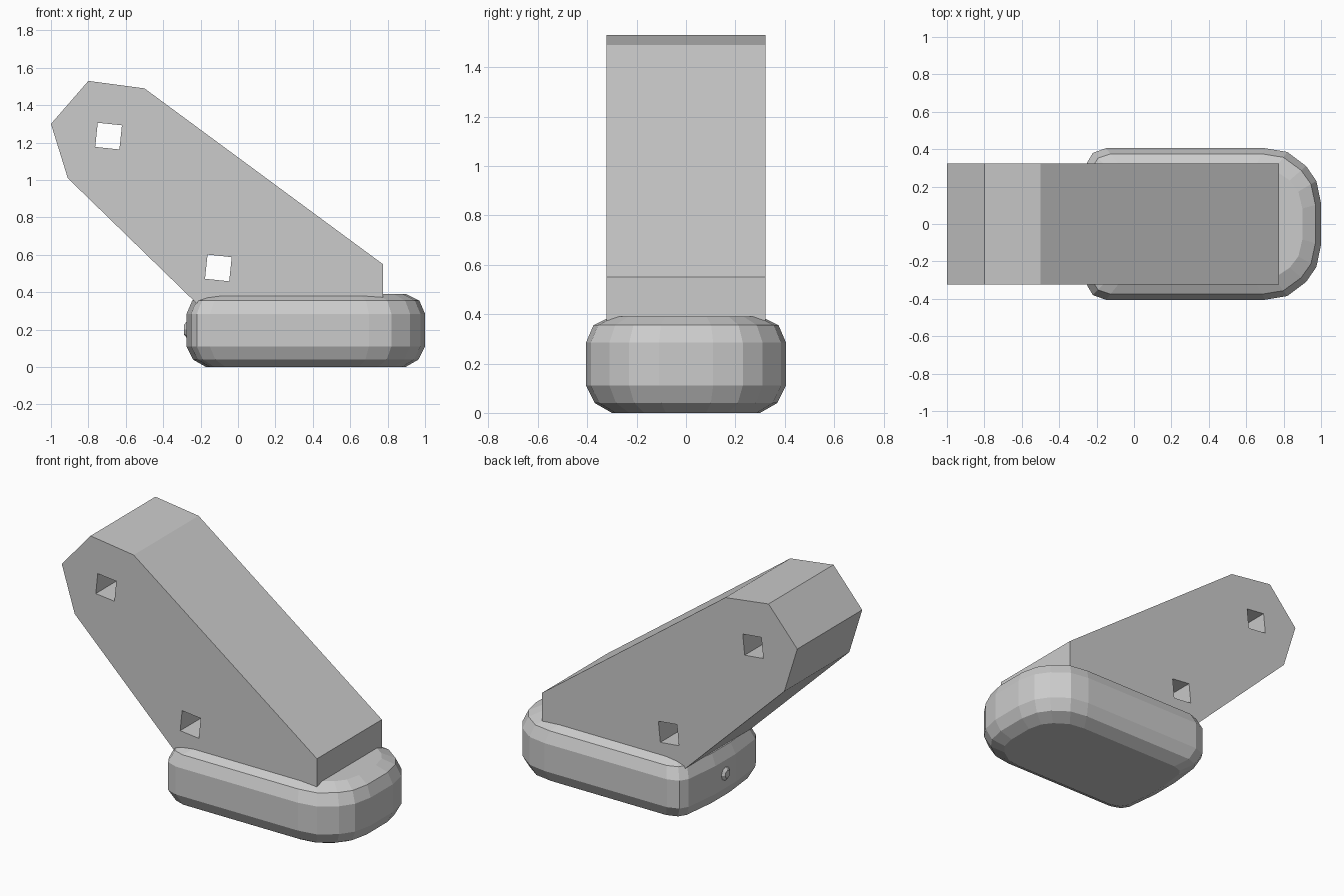
import bpy, bmesh
from math import sin, cos, pi, radians
from mathutils import Matrix

if "Cube" in bpy.data.objects:
    bpy.data.objects.remove(bpy.data.objects["Cube"])


def link_mesh(name, bm):
    bmesh.ops.recalc_face_normals(bm, faces=bm.faces)
    mesh = bpy.data.meshes.new(name)
    bm.to_mesh(mesh)
    bm.free()
    obj = bpy.data.objects.new(name, mesh)
    bpy.context.collection.objects.link(obj)
    return obj


def square_hole(x, z, side=0.13, tilt=-6):
    r = side / 2 ** 0.5
    return [(x + r * cos(radians(tilt + 45 + 90 * i)),
             z + r * sin(radians(tilt + 45 + 90 * i))) for i in range(4)]


# Foot: one rounded plan outline stacked in inset layers
half = [(1.0, 0.11), (0.975, 0.23), (0.92, 0.31), (0.82, 0.385), (0.7, 0.405),
        (-0.15, 0.405), (-0.22, 0.38), (-0.25, 0.33), (-0.275, 0.10)]
plan = half + [(x, -y) for x, y in reversed(half)]
layers = [(0.0, 0.105), (0.04, 0.035), (0.11, 0), (0.285, 0), (0.355, 0.03), (0.39, 0.1)]
cx, hx, hy = 0.3625, 0.6375, 0.405
bm = bmesh.new()
rings = []
for z, inset in layers:
    sx, sy = (hx - inset) / hx, (hy - inset) / hy
    rings.append([bm.verts.new((cx + (x - cx) * sx, y * sy, z)) for x, y in plan])
n = len(plan)
for low, high in zip(rings, rings[1:]):
    for i in range(n):
        j = (i + 1) % n
        bm.faces.new((low[i], low[j], high[j], high[i]))
bm.faces.new(rings[0][::-1])
bm.faces.new(rings[-1])
link_mesh("foot", bm)

# Small faceted stud on the back of the foot
bm = bmesh.new()
bmesh.ops.create_cone(bm, cap_ends=True, segments=8, radius1=0.06, radius2=0.025, depth=0.03,
                      matrix=Matrix.Translation((-0.275, 0, 0.2)) @ Matrix.Rotation(-pi / 2, 4, 'Y'))
link_mesh("back_stud", bm)

# Slanted arm: extruded side profile pierced by two square holes
outline = [(-1.0, 1.30), (-0.91, 1.01), (-0.19, 0.31), (0.775, 0.31),
           (0.775, 0.55), (-0.50, 1.49), (-0.80, 1.53)]
curve = bpy.data.curves.new("arm", 'CURVE')
curve.dimensions = '2D'
curve.fill_mode = 'BOTH'
curve.extrude = 0.3225
for loop in (outline, square_hole(-0.692, 1.235), square_hole(-0.105, 0.53)):
    spline = curve.splines.new('POLY')
    spline.points.add(len(loop) - 1)
    for point, (x, z) in zip(spline.points, loop):
        point.co = (x, z, 0, 1)
    spline.use_cyclic_u = True
arm = bpy.data.objects.new("arm", curve)
arm.rotation_euler.x = pi / 2
bpy.context.collection.objects.link(arm)
bpy.context.view_layer.objects.active = arm
arm.select_set(True)
bpy.ops.object.convert(target='MESH')
bpy.ops.object.shade_flat()
